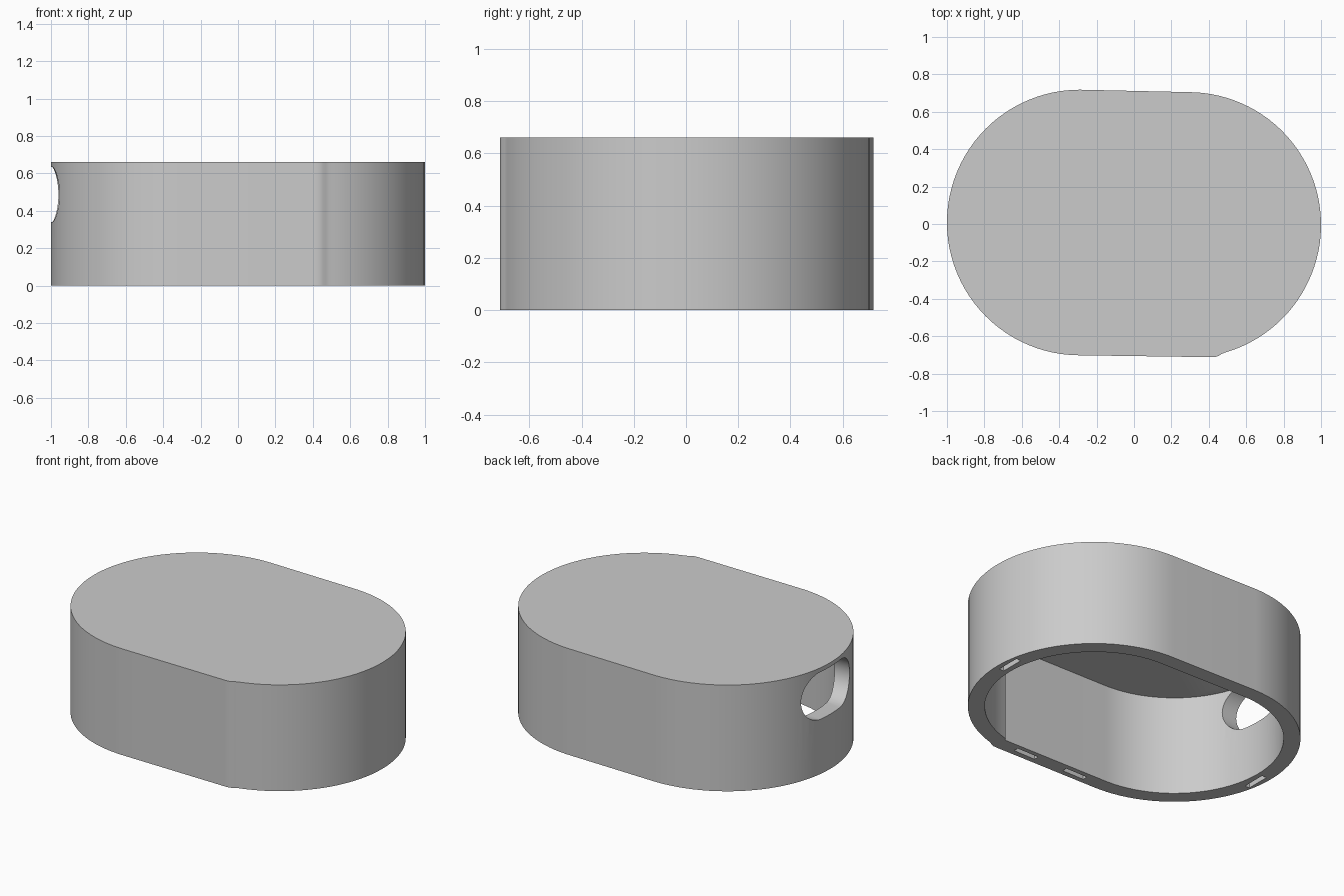
import bpy, bmesh
from math import sin, cos, radians
from mathutils import Matrix, Vector

if "Cube" in bpy.data.objects:
    bpy.data.objects.remove(bpy.data.objects["Cube"])

HEIGHT = 0.66
RIGHT_CENTRE = (0.29, -0.005)
LEFT_CENTRE = (-0.29, 0.008)

grey = bpy.data.materials.new("plain grey")
grey.use_nodes = True
grey.diffuse_color = (0.6, 0.6, 0.6, 1)
grey.node_tree.nodes["Principled BSDF"].inputs["Base Color"].default_value = (0.6, 0.6, 0.6, 1)


def arc(centre, radius, start, end, steps=48):
    angles = [radians(start + (end - start) * i / steps) for i in range(steps + 1)]
    return [(centre[0] + radius * cos(a), centre[1] + radius * sin(a)) for a in angles]


def prism(name, outline, low, high, matrix=Matrix()):
    """Extrude a closed outline along z, then place it with a matrix."""
    bm = bmesh.new()
    face = bm.faces.new([bm.verts.new((x, y, low)) for x, y in outline])
    grown = bmesh.ops.extrude_face_region(bm, geom=[face])["geom"]
    bmesh.ops.translate(bm, vec=(0, 0, high - low),
                        verts=[v for v in grown if isinstance(v, bmesh.types.BMVert)])
    bmesh.ops.recalc_face_normals(bm, faces=bm.faces)
    bm.transform(matrix)
    mesh = bpy.data.meshes.new(name)
    bm.to_mesh(mesh)
    bm.free()
    mesh.materials.append(grey)
    obj = bpy.data.objects.new(name, mesh)
    bpy.context.collection.objects.link(obj)
    return obj


def cut(body, cutter):
    mod = body.modifiers.new("cut", "BOOLEAN")
    mod.operation = "DIFFERENCE"
    mod.solver = "EXACT"
    mod.object = cutter
    graph = bpy.context.evaluated_depsgraph_get()
    mesh = bpy.data.meshes.new_from_object(body.evaluated_get(graph))
    body.modifiers.clear()
    body.data = mesh
    bpy.data.objects.remove(cutter)


# Outer cover with a small rounded ridge where the front flat ends
outer = arc(RIGHT_CENTRE, 0.71, -72, 90) + arc(LEFT_CENTRE, 0.71, 90, 270)
outer += [(0.41, -0.712), (0.435, -0.711), (0.455, -0.704), (0.47, -0.694), (0.487, -0.687)]
cover = prism("cover_shell", outer, 0, HEIGHT)

# Hollow, open at the bottom, with a sharp corner behind the ridge
inner = arc(RIGHT_CENTRE, 0.615, -76, 90) + arc(LEFT_CENTRE, 0.615, 90, 270)
inner.append((0.43, -0.617))
cut(cover, prism("cavity_cutter", inner, -0.1, 0.62))

# Rounded opening through the end wall
slot = arc((0.095, 0), 0.147, -90, 90, 24) + arc((-0.095, 0), 0.147, 90, 270, 24)
sideways = Matrix.Translation((-0.95, 0, 0.487)) @ Matrix(
    ((0, 0, 1, 0), (1, 0, 0, 0), (0, 1, 0, 0), (0, 0, 0, 1)))
cut(cover, prism("opening_cutter", slot, -0.15, 0.15, sideways))

# Narrow pockets in the bottom rim: position and turn
for x, y, turn in ((0.953, 0.05, 90), (-0.953, -0.07, 90), (0.24, -0.659, 0), (-0.115, -0.656, 0)):
    a, b = 0.075, 0.016
    place = Matrix.Translation(Vector((x, y, 0))) @ Matrix.Rotation(radians(turn), 4, "Z")
    pocket = [(-a, -b), (a, -b), (a, b), (-a, b)]
    cut(cover, prism("pocket_cutter", pocket, -0.05, 0.08, place))

# Smooth curved walls, crisp rims
for other in bpy.context.selected_objects:
    other.select_set(False)
cover.select_set(True)
bpy.context.view_layer.objects.active = cover
bpy.ops.object.shade_smooth_by_angle(angle=radians(30))
